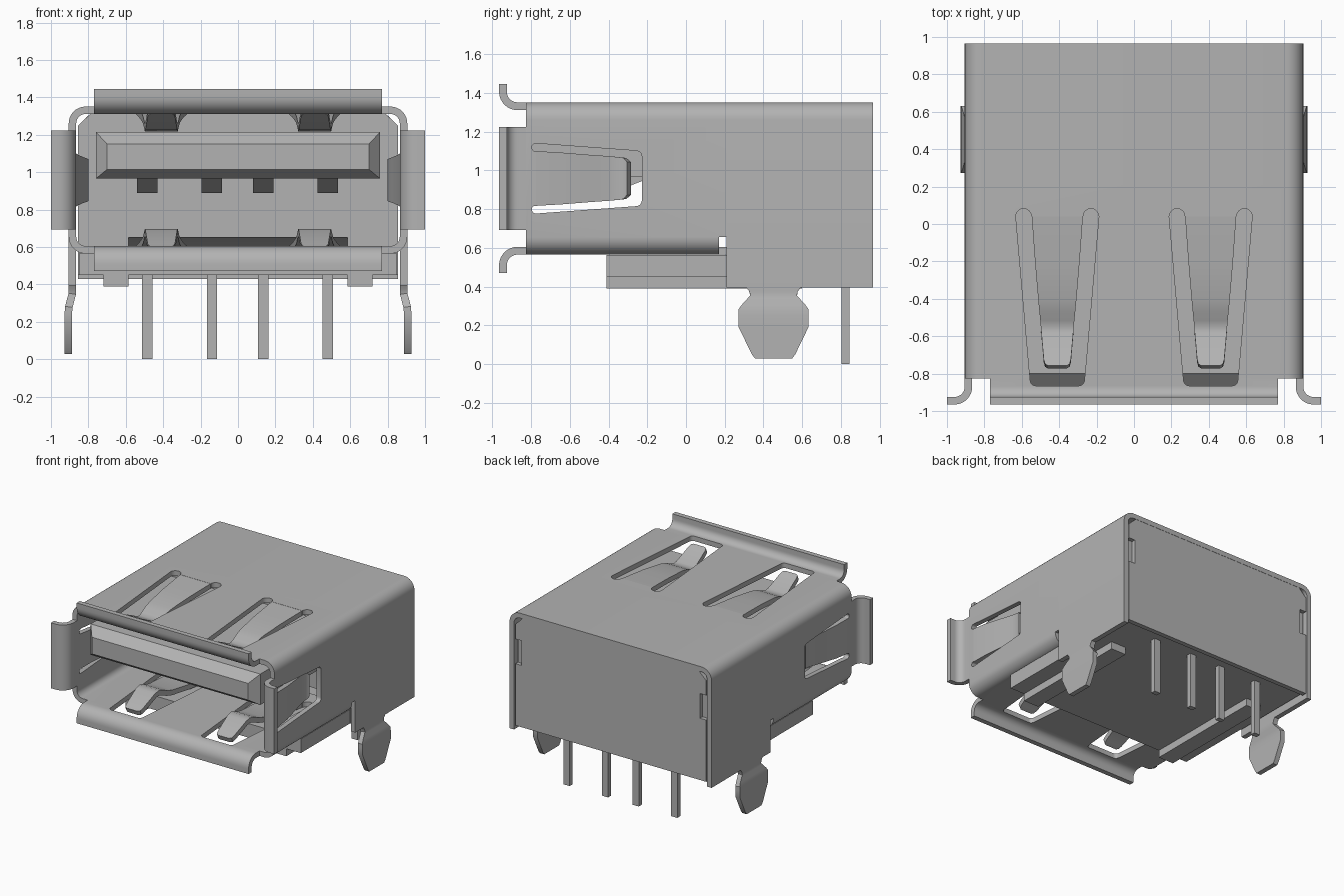
import bpy, bmesh
from math import cos, sin, pi, radians
from mathutils import Matrix, Vector

if "Cube" in bpy.data.objects:
    bpy.data.objects.remove(bpy.data.objects["Cube"], do_unlink=True)

GREY = (0.45, 0.45, 0.45, 1)
metal = bpy.data.materials.new("plain grey")
metal.use_nodes = True
metal.diffuse_color = GREY
metal.node_tree.nodes["Principled BSDF"].inputs["Base Color"].default_value = GREY

T = 0.04            # sheet thickness
MID = 0.958         # mid height of the opening
HALF = 0.373        # half height of the shell, to sheet centre
SIDE = 0.885        # half width of the shell, to sheet centre


def add(name, bm):
    bmesh.ops.recalc_face_normals(bm, faces=bm.faces)
    mesh = bpy.data.meshes.new(name)
    bm.to_mesh(mesh)
    bm.free()
    mesh.materials.append(metal)
    ob = bpy.data.objects.new(name, mesh)
    bpy.context.collection.objects.link(ob)
    return ob


def activate(ob):
    bpy.ops.object.select_all(action='DESELECT')
    ob.select_set(True)
    bpy.context.view_layer.objects.active = ob


def finish(ob, cutters=()):
    activate(ob)
    for c in cutters:
        m = ob.modifiers.new("cut", 'BOOLEAN')
        m.operation, m.solver, m.object = 'DIFFERENCE', 'EXACT', c
    for m in list(ob.modifiers):
        bpy.ops.object.modifier_apply(modifier=m.name)
    bpy.ops.object.shade_smooth_by_angle(angle=radians(32))
    return ob


def strip(name, stations, place, closed=False, thick=T):
    """Bent sheet: stations are (u, d, half width), place maps (u, v, d) to xyz."""
    bm = bmesh.new()
    rows = [[bm.verts.new(place(u, v, d)) for v in (-w, w)] for u, d, w in stations]
    if closed:
        rows.append(rows[0])
    for a, b in zip(rows, rows[1:]):
        bm.faces.new((a[0], a[1], b[1], b[0]))
    ob = add(name, bm)
    m = ob.modifiers.new("thickness", 'SOLIDIFY')
    m.thickness, m.offset, m.use_even_offset = thick, 0, True
    return ob


def prism(name, outline, place, lo, hi):
    """Extrude a flat outline of (u, v) from depth lo to hi."""
    bm = bmesh.new()
    a, b = [[bm.verts.new(place(u, v, d)) for u, v in outline] for d in (lo, hi)]
    bm.faces.new(a)
    bm.faces.new(b)
    for i in range(len(a)):
        j = (i + 1) % len(a)
        bm.faces.new((a[i], a[j], b[j], b[i]))
    return add(name, bm)


def box(name, x, y, z):
    return prism(name, [(x[0], y[0]), (x[1], y[0]), (x[1], y[1]), (x[0], y[1])],
                 lambda u, v, d: (u, v, d), *z)


def arc(cu, cv, r, a0, a1, n=8):
    return [(cu + r * cos(radians(a0 + (a1 - a0) * i / n)),
             cv + r * sin(radians(a0 + (a1 - a0) * i / n))) for i in range(n + 1)]


def slot(root, end, spread, r, half_end, corner):
    """Spring cut-out: two round root ends and a rounded far end."""
    s = 1 if end > root else -1
    near = [(root - s * p, q) for p, q in arc(0, spread, r, 90, -90)]
    near += [(root - s * p, q) for p, q in arc(0, -spread, r, 90, -90)]
    far = [(end - s * corner + s * p, q) for p, q in arc(0, -half_end + corner, corner, -90, 0, 5)]
    far += [(end - s * corner + s * p, q) for p, q in arc(0, half_end - corner, corner, 0, 90, 5)]
    return near + far


def level(cx, s):           # top (s=1) or bottom (s=-1) sheet
    return lambda u, v, d: (cx + v, u, MID + s * (HALF - d))


def wall(s):                # side sheet
    return lambda u, v, d: (s * (SIDE - d), u, MID + v)


# Springs and the slots around them
TOP_SPRING = [(0.06, 0, .138), (-0.2, .018, .119), (-0.4, .042, .102), (-0.46, .058, .096),
              (-0.51, .08, .091), (-0.55, .092, .088), (-0.59, .085, .085),
              (-0.73, .015, .073), (-0.755, .004, .066), (-0.765, 0, .05)]
SIDE_SPRING = [(-0.79, 0, .142), (-0.65, .012, .134), (-0.5, .04, .122), (-0.4, .06, .115),
               (-0.345, .066, .11), (-0.315, .058, .106), (-0.295, .046, .085)]
cutters = []
for s in (1, -1):
    for cx in (-0.41, 0.41):
        cutters.append(prism("slot_cutter", slot(0.04, -0.865, .18, .042, .145, .03),
                             level(cx, s), -0.06, 0.06))
        finish(strip("contact_spring", TOP_SPRING, level(cx, s)))
    cutters.append(prism("slot_cutter", slot(-0.775, -0.228, .16, .021, .143, .03),
                         wall(s), -0.06, 0.06))
    finish(strip("side_spring", SIDE_SPRING, wall(s)))
    x = sorted((s * 0.8, s * 1.0))
    cutters.append(box("notch_cutter", x, (0.17, 0.25), (0.5, 0.655)))

# Shell: front tube, and rear hood with walls reaching down
R = 0.07
top_z, low_z, in_x = MID + HALF - R, MID - HALF + R, SIDE - R
upper = arc(in_x, top_z, R, 0, 90) + arc(-in_x, top_z, R, 90, 180)
lower = arc(-in_x, low_z, R, 180, 270) + arc(in_x, low_z, R, 270, 360)
y0, y1, y2 = -0.825, 0.208, 0.965
tube = strip("front_shell", [(u, d, (y1 - y0) / 2) for u, d in upper + lower],
             lambda u, v, d: (u, (y0 + y1) / 2 + v, d), closed=True)
finish(tube, cutters)
hood = [(SIDE, 0.395)] + upper + [(-SIDE, 0.395)]
finish(strip("rear_shell", [(u, d, (y2 - y1) / 2) for u, d in hood],
             lambda u, v, d: (u, (y1 + y2) / 2 + v, d)))

# Flared lips around the opening
bend = [(-0.82, 0)] + [(p, q) for p, q in arc(-0.87, -0.075, 0.075, 90, 180)]
for s in (1, -1):
    lip = [(p, q, 0.77) for p, q in bend + [(-0.945, -0.114)]]
    finish(strip("lip", lip, lambda u, v, d: (v, u, MID + s * (HALF - d))), cutters)
    lip = [(p, q, 0.265) for p, q in bend + [(-0.945, -0.115)]]
    finish(strip("side_lip", lip, wall(s)))
for c in cutters:
    bpy.data.objects.remove(c, do_unlink=True)

# Board legs
LEG = [(0.41, 0, .145), (0.395, 0, .14), (0.375, 0, .125), (0.35, .001, .12), (0.335, .005, .133),
       (0.30, .014, .165), (0.28, .019, .18), (0.25, .022, .18), (0.19, .022, .18),
       (0.05, .022, .112), (0.028, .022, .095)]
for s in (1, -1):
    finish(strip("board_leg", LEG, lambda u, v, d: (s * (SIDE + d), 0.452 + v, u)))


def along_y(u, v, d):
    return (u, d, v)


# Insulator: rear block with bevelled upper corners, base and rails
rear = prism("insulator_block", [(-.855, .45), (.855, .45), (.855, 1.25), (.79, 1.311),
                                 (-.79, 1.311), (-.855, 1.25)], along_y, 0.22, 0.93)
undercut = prism("undercut", [(0.2, .59), (0.2, .65), (0.24, .65), (0.34, .59)],
                 lambda u, v, d: (d, u, v), -0.585, 0.585)
finish(rear, [undercut])
bpy.data.objects.remove(undercut, do_unlink=True)
box("insulator_base", (-.85, .85), (-.41, .23), (.45, .564))
for s in (1, -1):
    box("insulator_rail", sorted((s * .585, s * .72)), (-.41, .6), (.39, .46))

# Back plate with side notches
half = [(.855, .43), (.855, .93), (.8, .93), (.8, 1.13), (.855, 1.13), (.855, 1.25), (.79, 1.312)]
prism("back_plate", half + [(-u, v) for u, v in reversed(half)], along_y, 0.925, 0.963)

# Tongue with a tapered nose
bm = bmesh.new()
rings = [[bm.verts.new((sx * w, y, z)) for sx, z in ((-1, lo), (1, lo), (1, hi), (-1, hi))]
         for y, w, lo, hi in ((-.87, .70, 1.015, 1.15), (-.80, .76, .965, 1.215), (.25, .76, .965, 1.215))]
for a, b in zip(rings, rings[1:]):
    for i in range(4):
        j = (i + 1) % 4
        bm.faces.new((a[i], a[j], b[j], b[i]))
bm.faces.new(rings[0])
bm.faces.new(rings[2])
add("tongue", bm)

# Contacts below the tongue and solder pins
BUMP = [(-.62, .97), (-.42, .89), (-.36, .893), (-.2, .955), (.23, .955), (.23, .97)]
for x in (-0.485, -0.14, 0.135, 0.48):
    prism("contact", BUMP, lambda u, v, d: (d, u, v), x - .054, x + .054)
    box("solder_pin", (x - .027, x + .027), (.803, .843), (0, .46))
